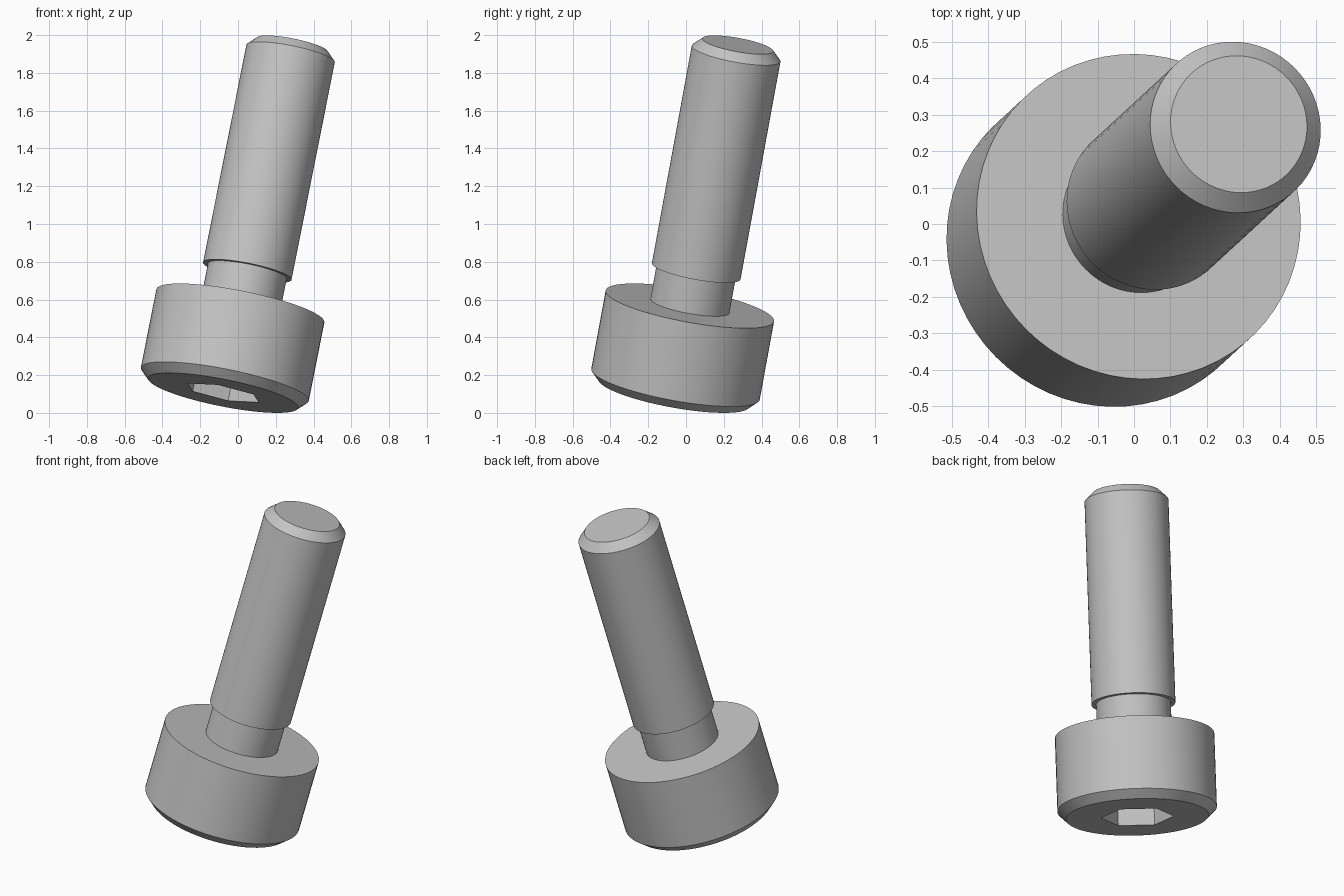
import bpy, bmesh, math
from mathutils import Vector, Matrix

if "Cube" in bpy.data.objects:
    bpy.data.objects.remove(bpy.data.objects["Cube"], do_unlink=True)

# Tilted axis of the screw; sizes below are in units of half the thread diameter
AXIS = Vector((0.192, 0.177, 0.965)).normalized()
BASE = Vector((-0.079, -0.064, 0.106))
UNIT = 0.2386
TILT = (Matrix.Translation(BASE)
        @ Vector((0, 0, 1)).rotation_difference(AXIS).to_matrix().to_4x4()
        @ Matrix.Scale(UNIT, 4))

steel = bpy.data.materials.new("grey steel")
steel.use_nodes = True
GREY = (0.55, 0.55, 0.55, 1)
steel.diffuse_color = GREY
steel.node_tree.nodes["Principled BSDF"].inputs["Base Color"].default_value = GREY


def turned(name, profile, sides=64, start=0.0):
    """Closed solid turned about the screw axis from (radius, height) points."""
    bm = bmesh.new()
    rings = []
    for r, z in profile:
        angles = [start + math.tau * i / sides for i in range(sides)]
        rings.append([bm.verts.new((r * math.cos(a), r * math.sin(a), z)) for a in angles])
    for low, high in zip(rings, rings[1:]):
        for i in range(sides):
            j = (i + 1) % sides
            bm.faces.new((low[i], low[j], high[j], high[i]))
    bm.faces.new(rings[0][::-1])
    bm.faces.new(rings[-1])
    bm.transform(TILT)
    mesh = bpy.data.meshes.new(name)
    bm.to_mesh(mesh)
    bm.free()
    mesh.materials.append(steel)
    obj = bpy.data.objects.new(name, mesh)
    bpy.context.collection.objects.link(obj)
    return obj


def activate(obj):
    bpy.ops.object.select_all(action="DESELECT")
    obj.select_set(True)
    bpy.context.view_layer.objects.active = obj


# Cylindrical head with a chamfered outer rim
head = turned("head", [(1.7, 0), (1.9, 0.2), (1.9, 2)])

# Undercut neck, full shaft and chamfered tip
shaft = turned("shaft", [(0.89, 1.8), (0.89, 2.8), (1, 2.8), (1, 7.8), (0.8, 8)])

# Hexagonal socket cut into the head
socket = turned("socket_cutter", [(0.866, -0.5), (0.866, 1)], 6, math.radians(21.4))
cut = head.modifiers.new("socket", "BOOLEAN")
cut.operation = "DIFFERENCE"
cut.solver = "EXACT"
cut.object = socket
activate(head)
bpy.ops.object.modifier_apply(modifier=cut.name)
bpy.data.objects.remove(socket, do_unlink=True)

for part in (head, shaft):
    activate(part)
    bpy.ops.object.shade_smooth_by_angle(angle=math.radians(30))
